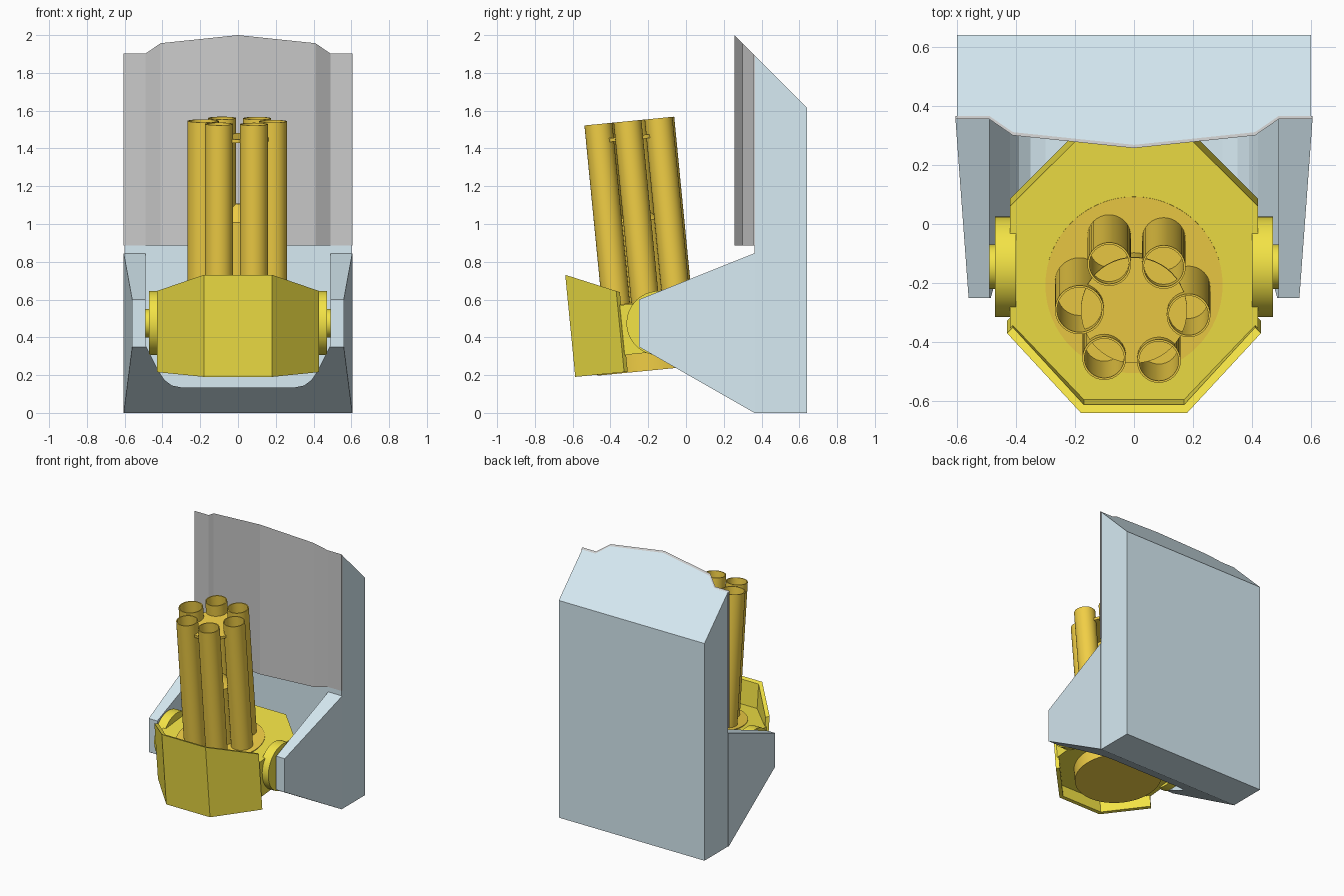
import bpy, bmesh
from math import sin, cos, pi, radians
from mathutils import Matrix, Vector

if "Cube" in bpy.data.objects:
    bpy.data.objects.remove(bpy.data.objects["Cube"])


def material(name, rgb):
    m = bpy.data.materials.new(name)
    m.diffuse_color = (*rgb, 1)
    m.use_nodes = True
    m.node_tree.nodes["Principled BSDF"].inputs["Base Color"].default_value = m.diffuse_color
    return m


BLUE = material("pale_blue", (0.68, 0.83, 0.90))
YELLOW = material("yellow", (0.90, 0.77, 0.06))
ORANGE = material("orange", (0.88, 0.62, 0.06))


def make_object(name, bm, mat=None, matrix=None):
    bmesh.ops.recalc_face_normals(bm, faces=bm.faces)
    me = bpy.data.meshes.new(name)
    bm.to_mesh(me)
    bm.free()
    ob = bpy.data.objects.new(name, me)
    bpy.context.collection.objects.link(ob)
    if mat:
        me.materials.append(mat)
    if matrix:
        ob.matrix_world = matrix
    return ob


def prism(name, pts, place, mat=None, matrix=None):
    """Closed prism; place(u, v, end) maps each profile point at end 0 and end 1."""
    bm = bmesh.new()
    a, b = [[bm.verts.new(place(u, v, e)) for u, v in pts] for e in (0, 1)]
    bm.faces.new(a)
    bm.faces.new(b)
    for i in range(len(pts)):
        j = (i + 1) % len(pts)
        bm.faces.new((a[i], a[j], b[j], b[i]))
    return make_object(name, bm, mat, matrix)


def lathe(name, profile, mat, matrix, n=32):
    """Spin an (r, z) profile whose ends are capped."""
    bm = bmesh.new()
    rings = [[bm.verts.new((r * cos(2 * pi * k / n), r * sin(2 * pi * k / n), z))
              for k in range(n)] for r, z in profile]
    for a, b in zip(rings, rings[1:]):
        for k in range(n):
            j = (k + 1) % n
            bm.faces.new((a[k], a[j], b[j], b[k]))
    bm.faces.new(rings[0])
    bm.faces.new(rings[-1])
    ob = make_object(name, bm, mat, matrix)
    bpy.ops.object.select_all(action='DESELECT')
    ob.select_set(True)
    bpy.context.view_layer.objects.active = ob
    bpy.ops.object.shade_smooth_by_angle(angle=radians(30))
    return ob


def mirrored(half):
    return half + [(-x, y) for x, y in reversed(half) if x > 0]


# Back housing with sloped roof
prism("back_housing", [(0.362, 0), (0.64, 0), (0.64, 1.617), (0.362, 1.895)],
      lambda y, z, e: (-0.6 + 1.2 * e, y, z), BLUE)

# Folded grey blast shield and the housing filler behind it
SLOPE, SHIELD_Z = 2.257, 0.885
fold = [(-0.605, 0.355), (-0.49, 0.355), (-0.41, 0.30), (0, 0.257),
        (0.41, 0.30), (0.49, 0.355), (0.605, 0.355)]
back = [(x, y + 0.011) for x, y in fold]


def sloped(x, y, e):
    return (x, y, SLOPE - y if e else SHIELD_Z)


prism("blast_shield", fold + back[::-1], sloped)
prism("shield_backing", back[1:-1], sloped, BLUE)

# Forked cradle: tapered wedge with a rounded channel cut through it
arms = prism("cradle_arms", [(0.362, 0), (0.362, 0.845), (-0.25, 0.6), (-0.25, 0.35)],
             lambda y, z, e: ((2 * e - 1) * (0.56 + 0.045 * (y + 0.25) / 0.612), y, z), BLUE)
channel = [(0.3, 0.135), (0.35, 0.145), (0.39, 0.175), (0.42, 0.22), (0.49, 0.36), (0.49, 1.0)]
cutter = prism("channel_cutter", mirrored(channel), lambda x, z, e: (x, -0.6 + 1.2 * e, z))
cutter.hide_render = True
cutter.hide_viewport = True
mod = arms.modifiers.new("channel", 'BOOLEAN')
mod.object = cutter
mod.operation = 'DIFFERENCE'
mod.solver = 'EXACT'

# Tilted launcher frame, pivoting on the trunnions
TILT = Matrix.Translation((0, -0.145, 0.475)) @ Matrix.Rotation(radians(5.6), 4, 'X')
CENTRE = TILT @ Matrix.Translation((0, -0.05, 0))

# Octagonal launcher body
prism("launcher_body", mirrored([(0.18, -0.445), (0.42, -0.195), (0.42, 0.217), (0.2, 0.437)]),
      lambda x, y, e: (x, y, 0.115 if e else -0.15), YELLOW, TILT)

# Three-panel front armour with sloping upper edge
outer = [(-0.43, -0.207), (-0.18, -0.467), (0.18, -0.467), (0.43, -0.207)]
inner = [(0.41, -0.188), (0.17, -0.44), (-0.17, -0.44), (-0.41, -0.188)]
prism("front_armour", outer + inner,
      lambda x, y, e: (x, y, 0.303 - 0.43 * (y + 0.467) if e else -0.24), YELLOW, TILT)

# Stepped trunnions on both sides
for side, name in ((1, "right"), (-1, "left")):
    lathe(name + "_trunnion", [(0.17, 0.40), (0.17, 0.47), (0.075, 0.47), (0.075, 0.495)],
          YELLOW, TILT @ Matrix.Rotation(side * pi / 2, 4, 'Y'), 40)

# Turntable, tube core and spacer plate
lathe("turntable", [(0.3, -0.245), (0.3, 0.12)], ORANGE, CENTRE, 64)
lathe("tube_core", [(0.11, 0.1), (0.11, 0.55), (0.01, 0.64)], ORANGE, CENTRE)
lathe("spacer_plate", [(0.18, 0.98), (0.18, 1.0)], ORANGE, CENTRE, 48)

# Ring of six hollow tubes, one of them wider
for k in range(6):
    a = radians(57 + 60 * k)
    r = 0.083 if k == 2 else 0.074
    lathe(f"launch_tube_{k + 1}", [(r, 0.1), (r, 1.08), (r - 0.007, 1.08), (r - 0.007, 0.5)],
          ORANGE, CENTRE @ Matrix.Translation(Vector((cos(a), sin(a), 0)) * 0.185))
